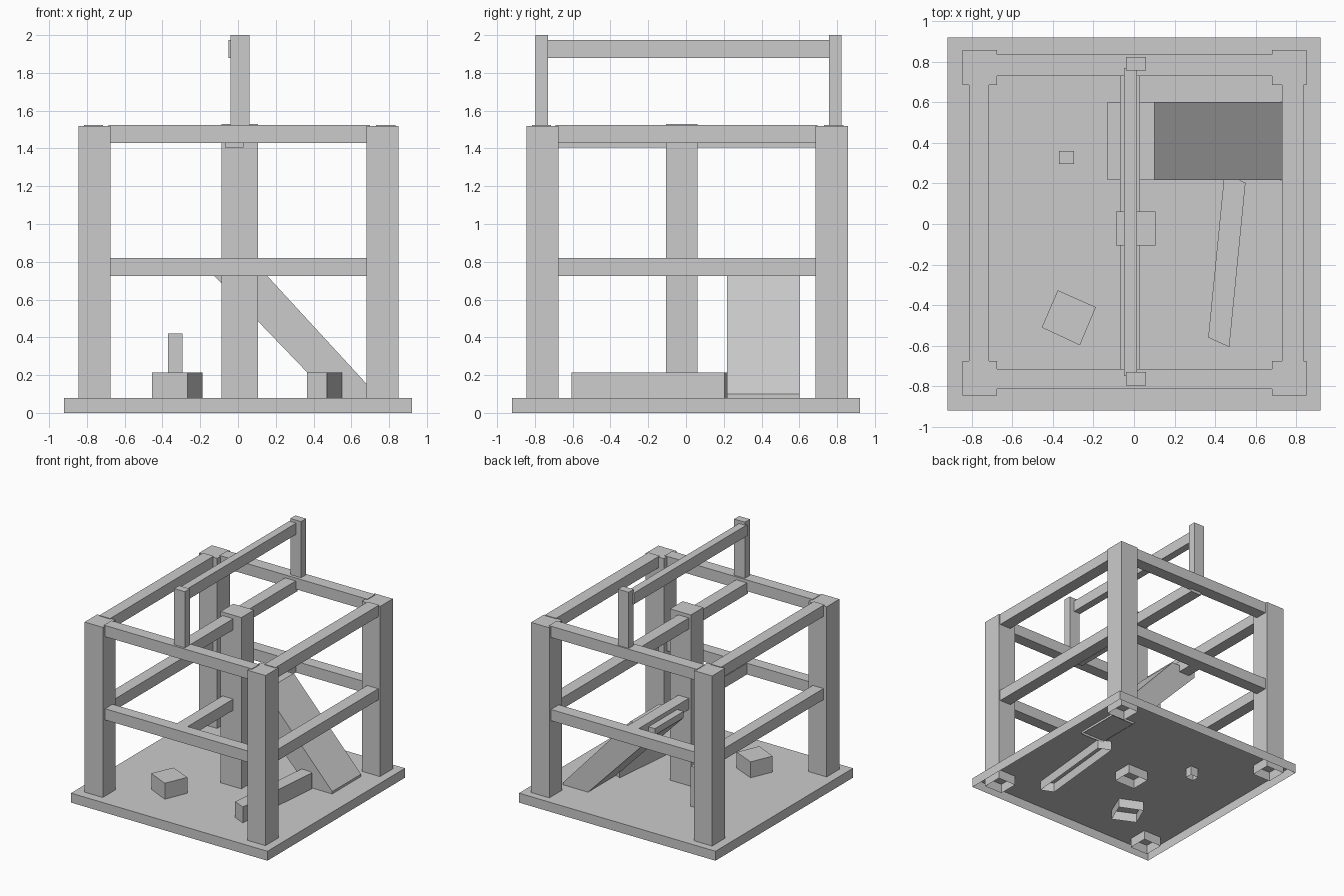
import bpy, bmesh

if "Cube" in bpy.data.objects:
    bpy.data.objects.remove(bpy.data.objects["Cube"])


def prism(name, profile, offset, open_bottom=False):
    """Extrude a closed profile by an offset; optionally leave the underside open."""
    bm = bmesh.new()
    face = bm.faces.new([bm.verts.new(p) for p in profile])
    new = bmesh.ops.extrude_face_region(bm, geom=[face], use_keep_orig=True)
    verts = [g for g in new["geom"] if isinstance(g, bmesh.types.BMVert)]
    bmesh.ops.translate(bm, verts=verts, vec=offset)
    bmesh.ops.recalc_face_normals(bm, faces=bm.faces[:])
    if open_bottom:
        down = [f for f in bm.faces if f.normal.z < -0.99]
        bmesh.ops.delete(bm, geom=down, context='FACES_ONLY')
    mesh = bpy.data.meshes.new(name)
    bm.to_mesh(mesh)
    bm.free()
    obj = bpy.data.objects.new(name, mesh)
    bpy.context.collection.objects.link(obj)
    return obj


def block(name, corners, z0, z1, open_bottom=False):
    return prism(name, [(x, y, z0) for x, y in corners], (0, 0, z1 - z0), open_bottom)


def box(name, x0, x1, y0, y1, z0, z1, open_bottom=False):
    return block(name, [(x0, y0), (x1, y0), (x1, y1), (x0, y1)], z0, z1, open_bottom)


# Floor slab, a shell open underneath
box("floor_slab", -0.92, 0.92, -0.92, 0.92, 0, 0.08, True)

# Corner posts and centre post
for side, x0, x1 in (("left", -0.845, -0.675), ("right", 0.68, 0.85)):
    for end, y0, y1 in (("front", -0.845, -0.675), ("back", 0.685, 0.857)):
        box(f"{end}_{side}_post", x0, x1, y0, y1, 0, 1.52, True)
box("centre_post", -0.088, 0.106, -0.107, 0.062, 0, 1.53, True)

# Two levels of perimeter rails with a middle beam
for level, z0, z1, mid in (("middle", 0.725, 0.82, 0.0), ("top", 1.43, 1.525, -0.025)):
    box(f"{level}_front_rail", -0.685, 0.70, -0.815, -0.715, z0, z1)
    box(f"{level}_back_rail", -0.685, 0.70, 0.73, 0.835, z0, z1)
    box(f"{level}_left_rail", -0.815, -0.715, -0.69, 0.695, z0, z1)
    box(f"{level}_right_rail", 0.73, 0.835, -0.69, 0.695, z0, z1)
    box(f"{level}_cross_beam", -0.07, 0.03, -0.73, 0.75, z0 + mid, z1 + mid)

# Raised ridge beam on two short posts
box("front_ridge_post", -0.04, 0.06, -0.797, -0.73, 1.50, 2.0)
box("back_ridge_post", -0.04, 0.06, 0.757, 0.824, 1.50, 2.0)
box("ridge_beam", -0.05, 0.015, -0.75, 0.77, 1.88, 1.975)

# Sloping ramp with a short level top
ramp = [(-0.13, 0.785), (0.10, 0.785), (0.73, 0.10), (0.73, 0.06),
        (0.515, 0.06), (-0.13, 0.73)]
prism("ramp", [(x, 0.217, z) for x, z in ramp], (0, 0.385, 0), True)

# Loose blocks on the floor
block("turned_block", [(-0.376, -0.327), (-0.455, -0.51), (-0.267, -0.598),
                       (-0.188, -0.41)], 0, 0.215, True)
block("floor_beam", [(0.366, -0.56), (0.47, -0.607), (0.55, 0.203),
                     (0.446, 0.25)], 0, 0.215, True)
box("small_pillar", -0.37, -0.295, 0.295, 0.36, 0, 0.42, True)
